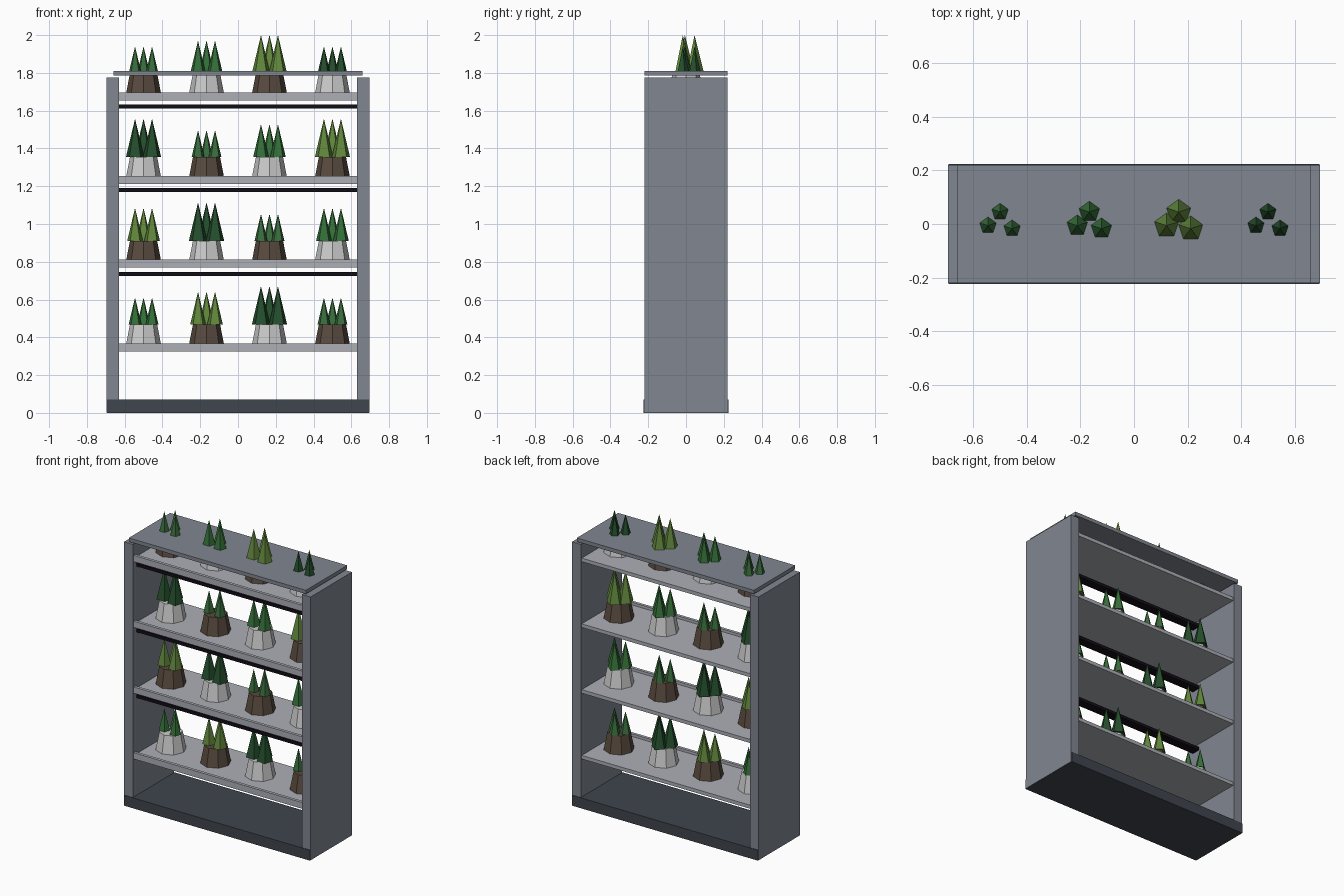
import bpy
from mathutils import Vector

if "Cube" in bpy.data.objects:
    bpy.data.objects.remove(bpy.data.objects["Cube"])


def material(name, rgb):
    m = bpy.data.materials.new(name)
    m.diffuse_color = (*rgb, 1)
    m.use_nodes = True
    m.node_tree.nodes["Principled BSDF"].inputs["Base Color"].default_value = m.diffuse_color
    return m


FRAME = material("frame_grey", (0.22, 0.24, 0.28))
BASE = material("base_dark", (0.05, 0.06, 0.075))
SHELF = material("shelf_grey", (0.42, 0.43, 0.47))
LAMP = material("lamp_black", (0.006, 0.004, 0.008))
POTS = [material("pot_white", (0.60, 0.61, 0.62)),
        material("pot_brown", (0.10, 0.07, 0.05))]
LEAVES = [material("leaf_mid", (0.035, 0.16, 0.04)),
          material("leaf_light", (0.12, 0.24, 0.045)),
          material("leaf_dark", (0.018, 0.075, 0.025)),
          material("leaf_green", (0.04, 0.15, 0.045))]


def box(name, lo, hi, mat):
    lo, hi = Vector(lo), Vector(hi)
    bpy.ops.mesh.primitive_cube_add(size=1, location=(lo + hi) / 2)
    ob = bpy.context.object
    ob.name = name
    ob.scale = hi - lo
    bpy.ops.object.transform_apply(location=False, rotation=False, scale=True)
    ob.data.materials.append(mat)


def cone(name, sides, r1, r2, x, y, z, height, mat):
    bpy.ops.mesh.primitive_cone_add(vertices=sides, radius1=r1, radius2=r2,
                                    depth=height, location=(x, y, z + height / 2))
    ob = bpy.context.object
    ob.name = name
    ob.data.materials.append(mat)


# Cabinet: plinth, side panels and top board
box("base", (-0.693, -0.224, 0), (0.693, 0.224, 0.07), BASE)
for side, x0, x1 in (("left", -0.695, -0.63), ("right", 0.63, 0.695)):
    box(f"{side}_panel", (x0, -0.22, 0.002), (x1, 0.22, 1.775), FRAME)
box("top_board", (-0.66, -0.22, 1.786), (0.66, 0.22, 1.811), FRAME)

for row in range(4):
    z = 0.326 + 0.443 * row
    # Shelf with raised front lip, and a lamp bar below all but the lowest
    box(f"shelf_{row}", (-0.63, -0.21, z), (0.63, 0.21, z + 0.024), SHELF)
    box(f"shelf_lip_{row}", (-0.63, -0.21, z + 0.024), (0.63, -0.19, z + 0.042), SHELF)
    if row:
        box(f"lamp_bar_{row}", (-0.63, -0.18, z - 0.043), (0.63, -0.12, z - 0.022), LAMP)

    # Potted plants: tapered pot with three spiky leaf clumps
    for col in range(4):
        x = -0.5 + col / 3
        tag = f"{row}_{col}"
        cone(f"pot_{tag}", 8, 0.095, 0.072, x, 0, z + 0.024, 0.118,
             POTS[(row + col) % 2])
        h = (0.143, 0.174, 0.203)[(row + col) % 3]
        for i, (dx, dy) in enumerate(((-0.045, -0.006), (0, 0.045), (0.045, -0.017))):
            cone(f"leaf_{tag}_{i}", 5, h * 0.25, 0, x + dx, dy, z + 0.142, h,
                 LEAVES[(row + col) % 4])
